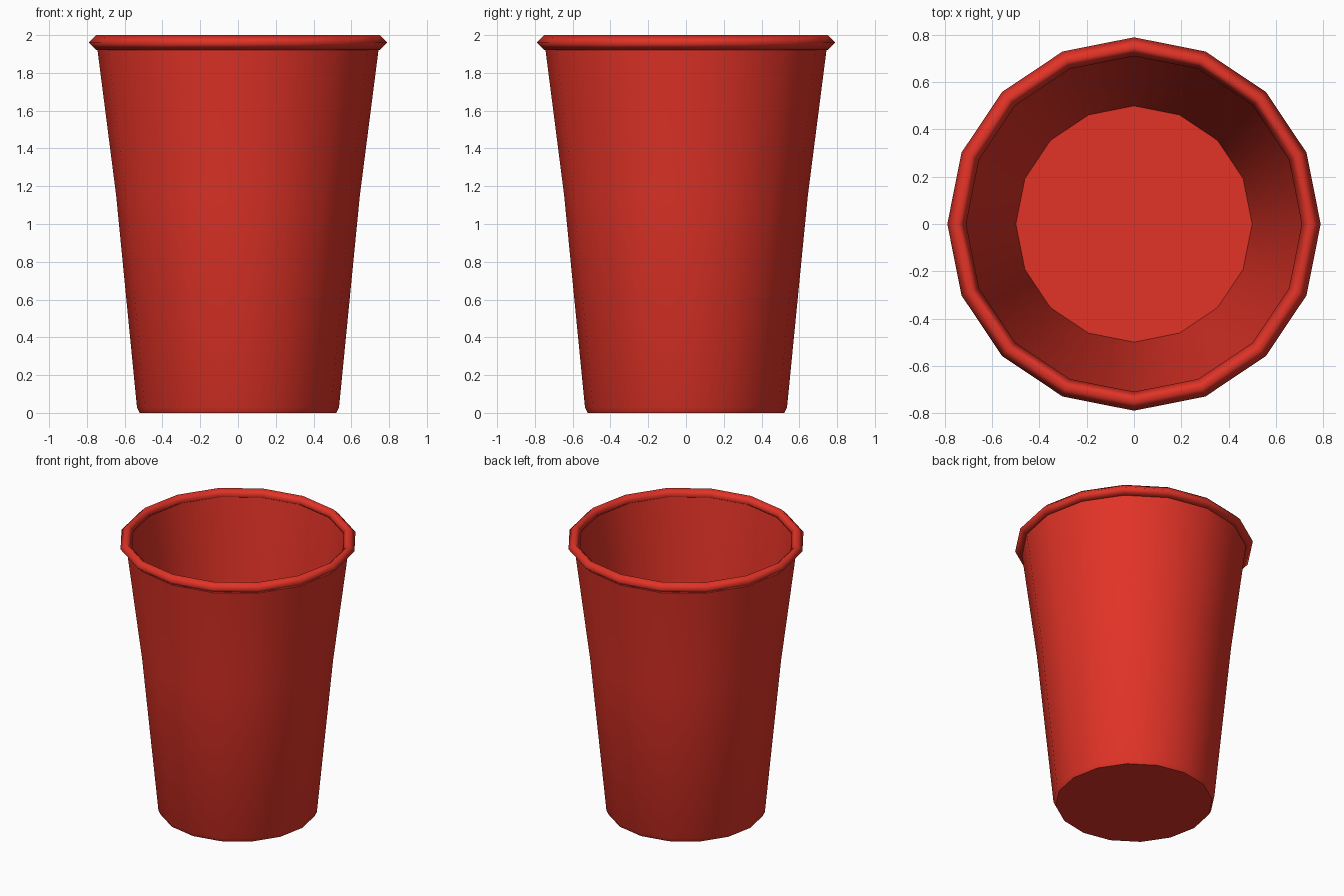
import bpy
import bmesh
import math

SIDES = 16

cube = bpy.data.objects.get("Cube")
if cube:
    bpy.data.objects.remove(cube, do_unlink=True)

red = bpy.data.materials.new("red plastic")
red.use_nodes = True
colour = (0.76, 0.033, 0.02, 1)
red.diffuse_color = colour
red.node_tree.nodes["Principled BSDF"].inputs["Base Color"].default_value = colour


def lathe(name, profile, closed=False):
    """Turn a (radius, height) profile around z; open ends are capped."""
    bm = bmesh.new()
    rings = []
    for r, z in profile:
        rings.append([bm.verts.new((r * math.cos(math.tau * i / SIDES),
                                    r * math.sin(math.tau * i / SIDES), z))
                      for i in range(SIDES)])
    pairs = list(zip(rings, rings[1:]))
    if closed:
        pairs.append((rings[-1], rings[0]))
    else:
        bm.faces.new(rings[0])
        bm.faces.new(rings[-1])
    for a, b in pairs:
        for i in range(SIDES):
            j = (i + 1) % SIDES
            bm.faces.new((a[i], a[j], b[j], b[i]))
    bmesh.ops.recalc_face_normals(bm, faces=bm.faces)
    mesh = bpy.data.meshes.new(name)
    bm.to_mesh(mesh)
    bm.free()
    mesh.materials.append(red)
    obj = bpy.data.objects.new(name, mesh)
    bpy.context.collection.objects.link(obj)
    return obj


# Tapered cup: up the outside, over the lip, down the inside to the floor
body = lathe("cup_body", [
    (0.52, 0), (0.535, 0.03), (0.645, 1.15), (0.745, 1.93),
    (0.715, 1.95), (0.615, 1.15), (0.5, 0.03)])
bpy.context.view_layer.objects.active = body
body.select_set(True)
bpy.ops.object.shade_smooth_by_angle(angle=math.radians(35))

# Rolled rim: a smooth ring with a diamond section
rim = lathe("rolled_rim", [
    (0.75, 1.92), (0.79, 1.96), (0.75, 2.0), (0.71, 1.96)], closed=True)
rim.data.shade_smooth()
